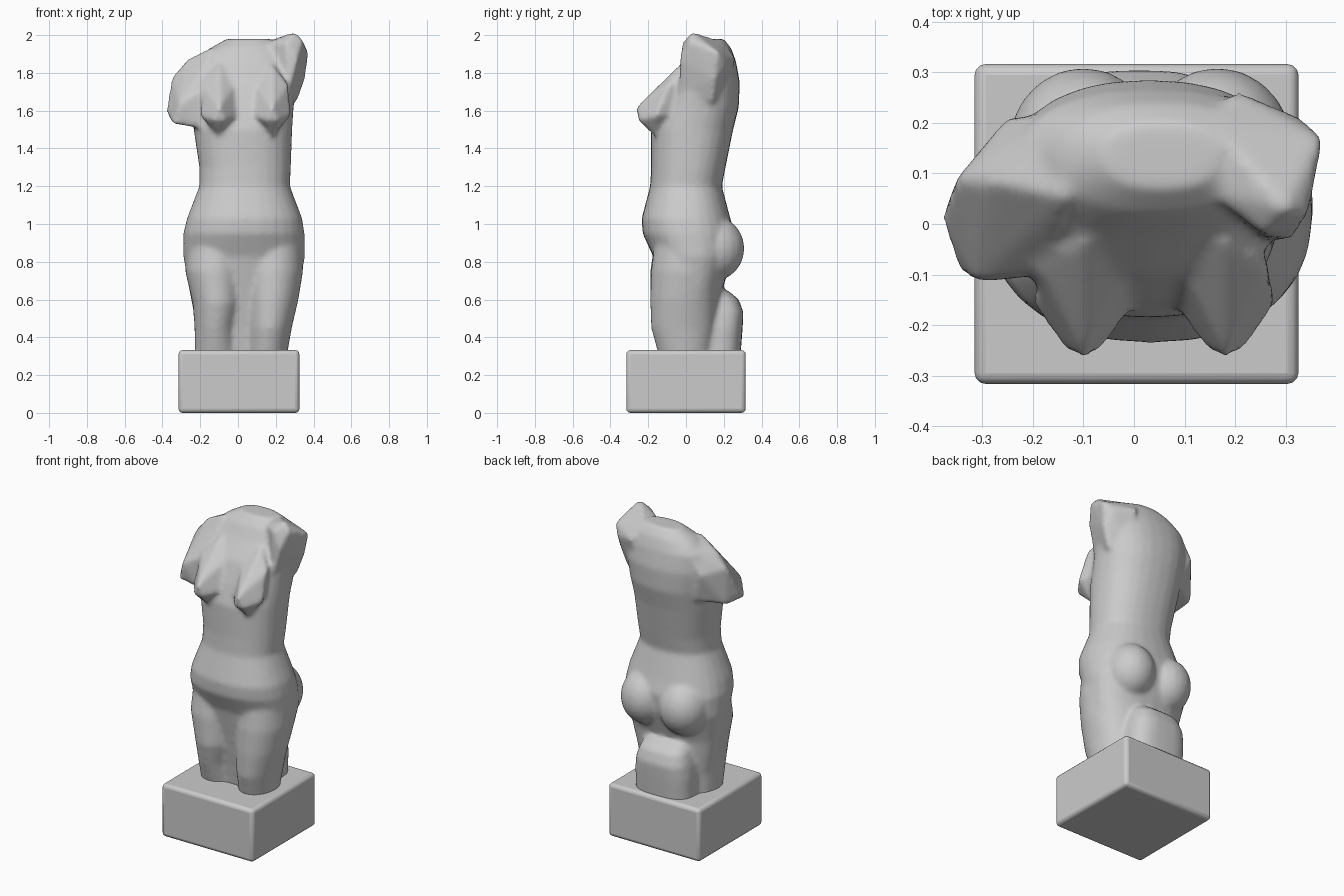
import bpy, bmesh
from math import sin, cos, pi, copysign
from mathutils import Matrix, Vector

bm = bmesh.new()


def loft(rows, n=28, p=2.3):
    """Closed superellipse loft; row = z, x min, x max, y front, y back."""
    rings = []
    for z, x0, x1, y0, y1 in rows:
        ring = []
        for i in range(n):
            a = 2 * pi * i / n
            c, s = cos(a), sin(a)
            ring.append(bm.verts.new((
                (x0 + x1) / 2 + (x1 - x0) / 2 * copysign(abs(c) ** (2 / p), c),
                (y0 + y1) / 2 + (y1 - y0) / 2 * copysign(abs(s) ** (2 / p), s), z)))
        rings.append(ring)
    for a, b in zip(rings, rings[1:]):
        for i in range(n):
            j = (i + 1) % n
            bm.faces.new((a[i], a[j], b[j], b[i]))
    bm.faces.new(rings[0][::-1])
    bm.faces.new(rings[-1])


def hull(points):
    """Faceted convex lump."""
    t = bmesh.new()
    for q in points:
        t.verts.new(q)
    res = bmesh.ops.convex_hull(t, input=t.verts[:])
    bmesh.ops.delete(t, geom=[v for v in t.verts if not v.link_faces], context='VERTS')
    bmesh.ops.recalc_face_normals(t, faces=t.faces[:])
    me = bpy.data.meshes.new("lump")
    t.to_mesh(me)
    t.free()
    bm.from_mesh(me)
    bpy.data.meshes.remove(me)


def ball(c, r):
    bmesh.ops.create_uvsphere(bm, u_segments=20, v_segments=12, radius=1,
                              matrix=Matrix.Translation(c) @ Matrix.Diagonal((*r, 1)))


# Main trunk from hips to the cut neck
loft([
    (0.25, -0.22, 0.23, -0.07, 0.16), (0.45, -0.22, 0.26, -0.10, 0.18),
    (0.66, -0.26, 0.325, -0.14, 0.195), (0.83, -0.29, 0.355, -0.175, 0.25),
    (0.95, -0.29, 0.352, -0.23, 0.26), (1.03, -0.27, 0.34, -0.235, 0.235),
    (1.20, -0.205, 0.275, -0.19, 0.19), (1.30, -0.205, 0.28, -0.185, 0.21),
    (1.50, -0.235, 0.287, -0.185, 0.25), (1.62, -0.24, 0.295, -0.15, 0.28),
    (1.75, -0.25, 0.31, -0.10, 0.285), (1.86, -0.23, 0.30, -0.02, 0.265),
    (1.93, -0.15, 0.25, 0.02, 0.24), (1.98, -0.06, 0.17, 0.07, 0.20)])

# Thighs and lower legs
loft([(0.25, -0.23, 0.0, -0.10, 0.12), (0.45, -0.23, -0.01, -0.16, 0.15),
      (0.58, -0.24, 0.02, -0.19, 0.16), (0.75, -0.28, 0.03, -0.19, 0.18),
      (0.95, -0.27, 0.04, -0.16, 0.18)], p=2)
loft([(0.25, 0.05, 0.25, -0.13, 0.12), (0.45, 0.05, 0.285, -0.185, 0.15),
      (0.60, 0.04, 0.32, -0.19, 0.16), (0.75, 0.03, 0.345, -0.185, 0.18),
      (0.95, 0.04, 0.34, -0.16, 0.18)], p=2)

# Drapery block behind the legs
loft([(0.25, -0.18, 0.20, 0.0, 0.285), (0.45, -0.18, 0.20, 0.0, 0.30),
      (0.53, -0.17, 0.19, 0.0, 0.305), (0.60, -0.15, 0.17, 0.0, 0.28),
      (0.65, -0.13, 0.14, 0.0, 0.22)], p=3)

# Buttocks and breasts
for cx in (-0.10, 0.165):
    ball((cx, 0.15, 0.87), (0.15, 0.16, 0.17))
for cx in (-0.10, 0.18):
    hull([(cx, -0.265, 1.62), (cx - 0.035, -0.25, 1.55), (cx + 0.035, -0.25, 1.55),
          (cx, -0.16, 1.46), (cx, -0.03, 1.85), (cx - 0.10, -0.16, 1.57),
          (cx + 0.10, -0.16, 1.57), (cx - 0.09, -0.09, 1.74), (cx + 0.09, -0.09, 1.74),
          (cx, 0.1, 1.6), (cx, 0.1, 1.8)])

# Lowered arm stump
hull([(-0.14, 0.22, 1.90), (-0.13, 0.05, 1.94), (-0.27, 0.08, 1.87), (-0.35, 0.09, 1.78),
      (-0.38, 0.01, 1.60), (-0.345, -0.095, 1.53), (-0.19, -0.10, 1.505), (-0.25, 0.21, 1.75),
      (-0.345, 0.09, 1.55), (-0.19, 0.20, 1.58), (-0.31, -0.115, 1.64), (-0.17, -0.10, 1.72)])

# Raised arm stump
hull([(0.30, 0.03, 2.02), (0.255, -0.02, 1.96), (0.315, -0.03, 1.87), (0.375, 0.17, 1.91),
      (0.345, 0.02, 1.97), (0.355, 0.15, 1.76), (0.31, 0.14, 1.64), (0.20, 0.265, 1.88),
      (0.15, 0.06, 1.95), (0.15, 0.20, 1.965), (0.27, -0.04, 1.70), (0.20, 0.2, 1.62),
      (0.33, 0.21, 1.85)])

# Fuse everything into one carved torso
me = bpy.data.meshes.new("torso")
bm.to_mesh(me)
bm.free()
torso = bpy.data.objects.new("torso", me)
bpy.context.collection.objects.link(torso)
rm = torso.modifiers.new("fuse", 'REMESH')
rm.mode = 'VOXEL'
rm.voxel_size = 0.013
rm.use_smooth_shade = True
sm = torso.modifiers.new("soften", 'SMOOTH')
sm.factor = 0.5
sm.iterations = 8

# Rounded plinth
bpy.ops.mesh.primitive_cube_add(size=1, location=(0.005, 0, 0.166))
plinth = bpy.context.object
plinth.name = "plinth"
plinth.scale = (0.64, 0.632, 0.332)
bpy.ops.object.transform_apply(location=False, rotation=False, scale=True)
bv = plinth.modifiers.new("round", 'BEVEL')
bv.width = 0.022
bv.segments = 3
bpy.ops.object.shade_smooth_by_angle()
